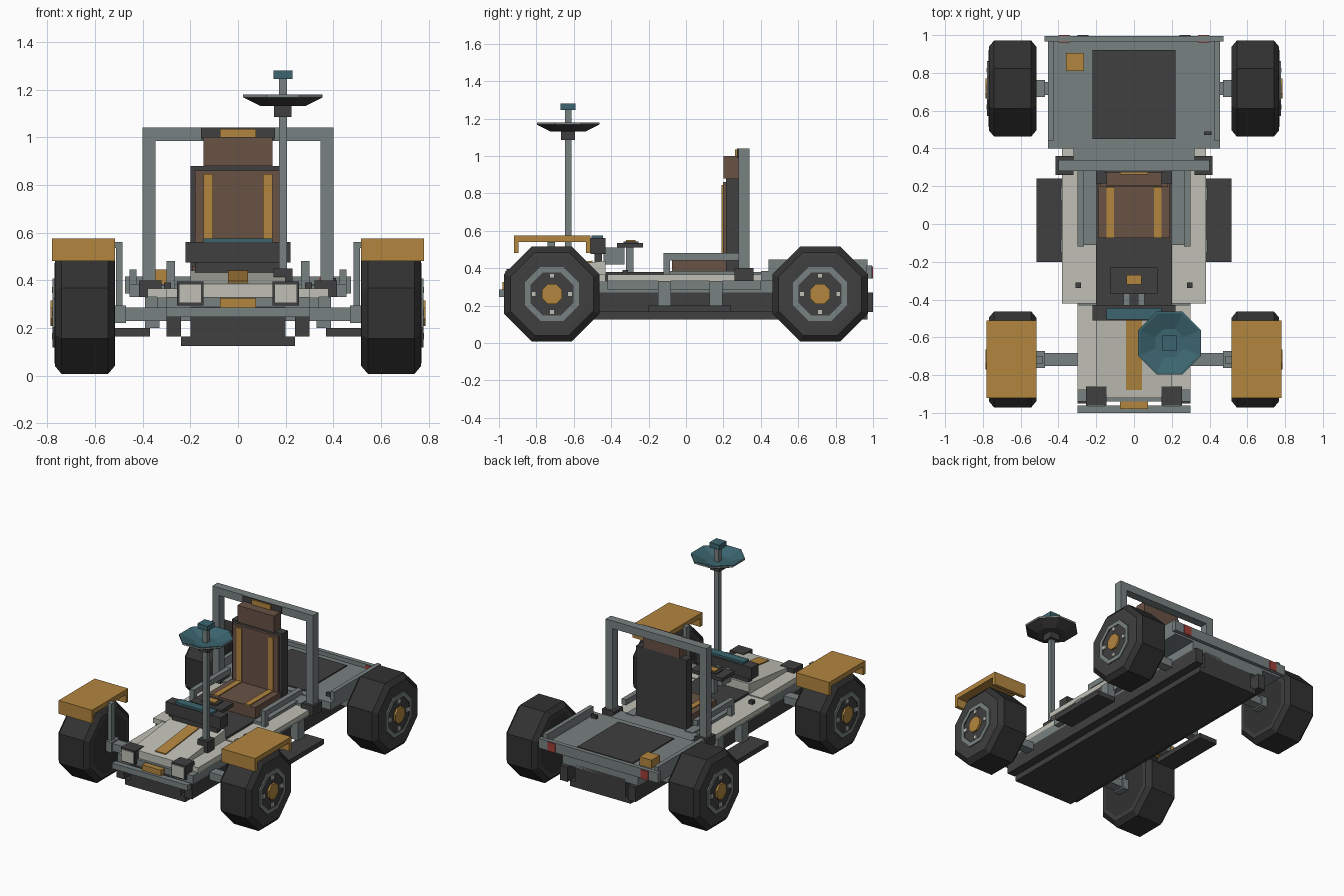
import bpy, bmesh, math

cube = bpy.data.objects.get("Cube")
if cube:
    bpy.data.objects.remove(cube)


def material(name, r, g, b):
    m = bpy.data.materials.new(name)
    m.use_nodes = True
    m.diffuse_color = (r, g, b, 1)
    m.node_tree.nodes["Principled BSDF"].inputs["Base Color"].default_value = (r, g, b, 1)
    return m


GREY = material("frame grey", .19, .22, .22)
DARK = material("dark panel", .05, .05, .051)
TYRE = material("tyre black", .032, .032, .032)
WHITE = material("body off white", .53, .53, .47)
GOLD = material("gold orange", .45, .24, .05)
BROWN = material("seat brown", .14, .085, .06)
TEAL = material("teal", .045, .13, .16)
RED = material("lamp red", .36, .05, .04)


def finish(name, bm, *mats):
    bmesh.ops.recalc_face_normals(bm, faces=bm.faces)
    me = bpy.data.meshes.new(name)
    bm.to_mesh(me)
    bm.free()
    for m in mats:
        me.materials.append(m)
    ob = bpy.data.objects.new(name, me)
    bpy.context.collection.objects.link(ob)
    return ob


def prism(name, mat, x, profile):
    """Extrude a (y, z) profile between two x values."""
    bm = bmesh.new()
    a, b = ([bm.verts.new((px, y, z)) for y, z in profile] for px in x)
    bm.faces.new(a)
    bm.faces.new(b)
    for i in range(len(a)):
        j = (i + 1) % len(a)
        bm.faces.new((a[i], a[j], b[j], b[i]))
    return finish(name, bm, mat)


def box(name, mat, x, y, z):
    return prism(name, mat, x, [(y[0], z[0]), (y[1], z[0]), (y[1], z[1]), (y[0], z[1])])


def pair(name, mat, x, y, z):
    box("left_" + name, mat, x, y, z)
    box("right_" + name, mat, (-x[1], -x[0]), y, z)


def lathe(name, mats, profile, place, sides=8, rule=None):
    """Spin (radius, height) points; place maps (u, v, height) to xyz."""
    bm = bmesh.new()
    rings = []
    for r, h in profile:
        ang = [2 * math.pi * (k + .5) / sides for k in range(sides)]
        rings.append([bm.verts.new(place(r * math.cos(t), r * math.sin(t), h)) for t in ang])
    bm.faces.new(rings[0])
    bm.faces.new(rings[-1])
    for n, (a, b) in enumerate(zip(rings, rings[1:])):
        for k in range(sides):
            j = (k + 1) % sides
            f = bm.faces.new((a[k], a[j], b[j], b[k]))
            f.material_index = rule(n) if rule else 0
    bm.faces.ensure_lookup_table()
    if rule:
        bm.faces[1].material_index = rule(len(rings) - 1)
    return finish(name, bm, *mats)


# Chassis and belly
box("belly_plate", DARK, (-.24, .24), (-.94, .97), (.125, .165))
box("belly_core", DARK, (-.2, .2), (-.94, .97), (.165, .29))
pair("chassis_rail", DARK, (.24, .3), (-.95, 1), (.165, .27))
box("chassis_frame", GREY, (-.3, .3), (-.94, .97), (.27, .33))
box("front_bumper", GREY, (-.3, .3), (-1, -.96), (.245, .285))
box("nose_badge_plate", GOLD, (-.075, .075), (-.98, -.92), (.285, .325))
pair("side_sill", WHITE, (.2, .38), (-.42, .4), (.33, .365))
pair("under_sill", GREY, (.3, .34), (-.42, .4), (.285, .33))

# Side steps on brackets
pair("step", DARK, (.37, .515), (-.2, .24), (.165, .2))
for n, y in enumerate((-.115, .16)):
    pair(f"step_bracket_{n}", GREY, (.33, .39), (y - .035, y + .035), (.2, .33))

# Bonnet with stripe and headlights
prism("bonnet", WHITE, (-.2, .2), [(-.92, .325), (-.92, .385), (-.43, .44), (-.43, .325)])
prism("bonnet_stripe", GOLD, (-.042, .042), [(-.88, .389), (-.88, .397), (-.5, .44), (-.5, .432)])
pair("bonnet_wing", WHITE, (.2, .3), (-.88, -.43), (.32, .365))
pair("headlight_housing", DARK, (.145, .255), (-.96, -.86), (.295, .395))
pair("headlight_lens", WHITE, (.153, .247), (-.967, -.958), (.305, .385))

# Cockpit, dashboard and steering
box("cockpit_floor", DARK, (-.2, .2), (-.43, -.1), (.33, .38))
box("dashboard", DARK, (-.22, .22), (-.51, -.43), (.475, .56))
box("dashboard_support", DARK, (-.18, .18), (-.49, -.45), (.4, .48))
box("dashboard_screen", TEAL, (-.145, .145), (-.505, -.445), (.56, .575))
pair("steering_arm", GREY, (.02, .055), (-.44, -.33), (.42, .51))
box("steering_column", GREY, (-.025, .025), (-.32, -.28), (.37, .51))
box("steering_wheel", DARK, (-.125, .125), (-.37, -.23), (.51, .535))
box("steering_boss", DARK, (-.06, .06), (-.335, -.255), (.535, .542))
box("steering_hub", GOLD, (-.04, .04), (-.32, -.27), (.54, .55))
pair("control_lever", DARK, (.28, .31), (-.34, -.31), (.36, .39))

# Seat
box("seat_base", DARK, (-.2, .2), (-.1, .28), (.33, .38))
box("seat_cushion", BROWN, (-.19, .19), (-.075, .25), (.38, .46))
box("seat_back_shell", DARK, (-.2, .2), (.215, .28), (.38, .88))
box("seat_back_pad", BROWN, (-.18, .18), (.197, .215), (.46, .86))
pair("cushion_stripe", GOLD, (.105, .145), (-.075, .2), (.46, .467))
pair("back_stripe", GOLD, (.105, .145), (.19, .197), (.46, .845))
box("headrest", BROWN, (-.145, .145), (.2, .28), (.88, 1))
box("headrest_mount", DARK, (-.155, .155), (.272, .282), (.99, 1.04))
box("headrest_tab", GOLD, (-.075, .075), (.262, .272), (1, 1.035))
pair("seat_rail", GREY, (.265, .3), (-.12, .3), (.44, .48))
pair("seat_rail_post", GREY, (.265, .3), (-.12, -.085), (.36, .44))
pair("seat_side_strip", GREY, (.2, .265), (-.11, .3), (.36, .385))

# Roll bar
pair("roll_post", GREY, (.345, .4), (.28, .34), (.33, 1.04))
box("roll_crossbar", GREY, (-.345, .345), (.28, .34), (.985, 1.04))
pair("roll_foot", DARK, (.32, .415), (.26, .36), (.33, .4))
box("bulkhead", GREY, (-.32, .32), (.28, .4), (.33, .38))

# Rear cargo bed
box("cargo_bed", GREY, (-.455, .455), (.4, .97), (.33, .385))
pair("bed_rail", GREY, (.425, .455), (.44, .97), (.385, .445))
box("tailgate", GREY, (-.475, .475), (.965, .995), (.345, .415))
box("bed_mat", DARK, (-.22, .22), (.45, .92), (.385, .393))
box("cargo_box", GOLD, (-.36, -.265), (.81, .905), (.385, .445))
pair("tail_lamp", RED, (.34, .4), (.96, 1), (.345, .41))
box("bed_latch", DARK, (.37, .41), (.47, .49), (.385, .41))

# Axles, wheels, hubs
for end, y in (("front", -.717), ("rear", .717)):
    box(end + "_axle", GREY, (-.54, .54), (y - .035, y + .035), (.23, .285))
    pair(end + "_axle_joint", GREY, (.47, .52), (y - .045, y + .045), (.22, .295))
    for side, s in (("left", 1), ("right", -1)):
        def place(u, v, h, s=s, y=y):
            return (s * h, y + u, .262 + v)

        tag = f"{end}_{side}_"
        lathe(tag + "tyre", [TYRE, DARK],
              [(.21, .515), (.24, .517), (.276, .545), (.276, .74), (.24, .768), (.2, .77)],
              place, rule=lambda n: int(n in (0, 4, 5)))
        lathe(tag + "rim_ring", [GREY, DARK],
              [(.157, .76), (.157, .778), (.125, .778), (.125, .772)],
              place, rule=lambda n: int(n >= 2))
        lathe(tag + "hub_cap", [GOLD], [(.058, .765), (.058, .786)], place)
        for k in range(4):
            dy, dz = .097 * math.cos(k * math.pi / 2), .097 * math.sin(k * math.pi / 2)
            xs = sorted((s * .77, s * .781))
            box(f"{tag}bolt_{k}", WHITE, xs, (y + dy - .013, y + dy + .013),
                (.262 + dz - .013, .262 + dz + .013))

# Front mudguards on struts
pair("mudguard", GOLD, (.515, .78), (-.92, -.51), (.54, .575))
for n, y in enumerate((-.92, -.535)):
    pair(f"mudguard_lip_{n}", GOLD, (.515, .78), (y, y + .025), (.48, .54))
pair("mudguard_strut", GREY, (.485, .512), (-.74, -.7), (.28, .56))
pair("mudguard_arm", GREY, (.485, .53), (-.74, -.7), (.535, .56))

# Antenna mast and dish
MX, MY = .188, -.63
box("mast_foot", DARK, (MX - .04, MX + .04), (MY - .04, MY + .04), (.37, .45))
box("mast", GREY, (MX - .017, MX + .017), (MY - .017, MY + .017), (.4, 1.25))
box("dish_mount", DARK, (MX - .037, MX + .037), (MY - .037, MY + .037), (1.085, 1.135))
lathe("dish", [DARK, GREY, TEAL],
      [(.1, 1.13), (.18, 1.167), (.18, 1.18), (.168, 1.18), (.08, 1.145)],
      lambda u, v, h: (MX + u, MY + v, h), rule=lambda n: (0, 1, 2, 2, 2)[n])
box("mast_cap", TEAL, (MX - .04, MX + .04), (MY - .04, MY + .04), (1.245, 1.28))
